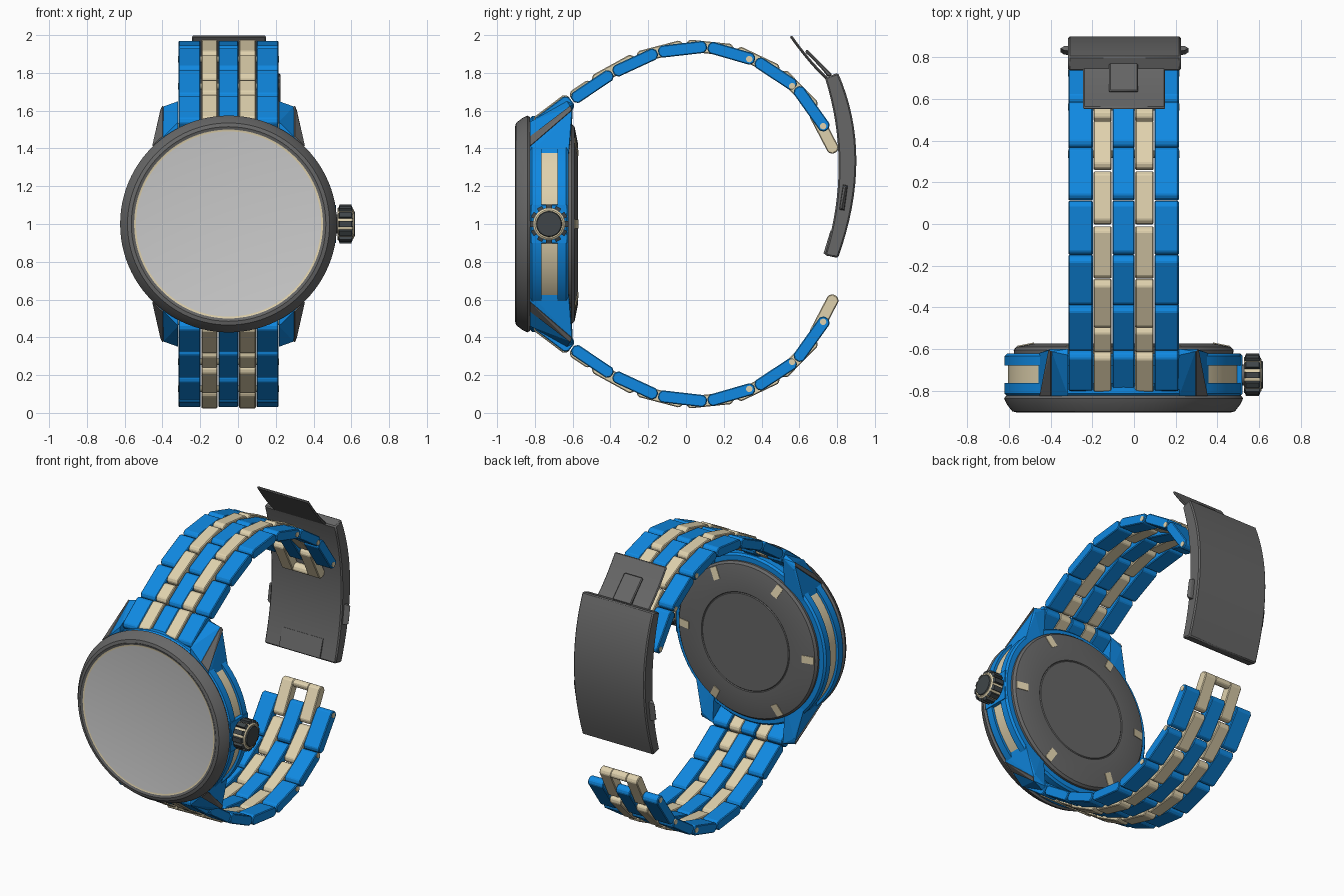
import bpy, bmesh, math
from mathutils import Vector

cube = bpy.data.objects.get("Cube")
if cube:
    bpy.data.objects.remove(cube)

CX, CZ = -0.05, 1.0      # centre of the watch head


def material(name, rgb):
    m = bpy.data.materials.new(name)
    m.use_nodes = True
    m.diffuse_color = (*rgb, 1)
    m.node_tree.nodes["Principled BSDF"].inputs["Base Color"].default_value = (*rgb, 1)
    return m


BLUE = material("blue", (0.005, 0.25, 0.76))
CREAM = material("cream", (0.74, 0.64, 0.42))
GREY = material("grey", (0.135, 0.135, 0.135))
SCREEN = material("screen_grey", (0.6, 0.6, 0.6))
DARK = material("dark_grey", (0.05, 0.06, 0.065))


def finish(name, bm, mats, smooth=False, bevel=0):
    bmesh.ops.recalc_face_normals(bm, faces=bm.faces)
    me = bpy.data.meshes.new(name)
    bm.to_mesh(me)
    bm.free()
    for m in mats:
        me.materials.append(m)
    ob = bpy.data.objects.new(name, me)
    bpy.context.collection.objects.link(ob)
    if bevel:
        mod = ob.modifiers.new("bevel", "BEVEL")
        mod.width, mod.segments = bevel, 1
    if smooth:
        bpy.ops.object.select_all(action="DESELECT")
        ob.select_set(True)
        bpy.context.view_layer.objects.active = ob
        bpy.ops.object.shade_smooth_by_angle(angle=math.radians(25))
    return ob


def lathe(name, profile, mats, bands=None, place=None, n=96, rule=None):
    """Turn (radius, depth) points; bands gives a material per profile step."""
    place = place or (lambda a, b, d: (CX + a, d, CZ + b))
    bm = bmesh.new()
    rings = []
    for r, d in profile:
        rings.append([bm.verts.new(place(r * math.cos(t), r * math.sin(t), d))
                      for t in (2 * math.pi * i / n for i in range(n))])
    for k in range(len(rings) - 1):
        for i in range(n):
            j = (i + 1) % n
            f = bm.faces.new((rings[k][i], rings[k][j], rings[k + 1][j], rings[k + 1][i]))
            f.material_index = bands[k] if bands else 0
            if rule:
                rule(f)
    bmesh.ops.remove_doubles(bm, verts=bm.verts, dist=1e-5)
    return finish(name, bm, mats, True)


def prism(bm, pts, x0, x1):
    """Extrude a (y, z) outline along x."""
    a = [bm.verts.new((x0, y, z)) for y, z in pts]
    b = [bm.verts.new((x1, y, z)) for y, z in pts]
    bm.faces.new(a)
    bm.faces.new(b[::-1])
    for i in range(len(pts)):
        j = (i + 1) % len(pts)
        bm.faces.new((a[i], b[i], b[j], a[j]))


def hull(bm, pts):
    vs = [bm.verts.new(p) for p in pts]
    res = bmesh.ops.convex_hull(bm, input=vs)
    bmesh.ops.delete(bm, geom=[v for v in res["geom_interior"] if isinstance(v, bmesh.types.BMVert)], context="VERTS")


# Watch head: bezel with screen, grooved case, back cover
lathe("bezel_and_screen", [(0, -.897), (.49, -.897), (.5, -.899), (.515, -.905), (.535, -.9),
      (.562, -.865), (.574, -.838), (.565, -.825), (0, -.825)],
      [SCREEN, CREAM, GREY], [0, 1, 2, 2, 2, 2, 2, 2])


def groove_colour(f):
    c = f.calc_center_median()
    if f.material_index == 1 and abs(c.z - CZ) > 0.435:
        f.material_index = 0


lathe("case", [(0, -.83), (.555, -.83), (.572, -.815), (.572, -.765), (.555, -.765), (.555, -.68),
      (.572, -.68), (.572, -.635), (.56, -.622), (0, -.622)],
      [BLUE, CREAM], [0, 0, 0, 0, 1, 0, 0, 0, 0], rule=groove_colour)
lathe("back_cover", [(0, -.64), (.525, -.64), (.528, -.605), (.515, -.59), (.43, -.573), (.335, -.573),
      (.33, -.578), (.325, -.573), (0, -.573)], [GREY])

bm = bmesh.new()
for k in range(6):
    t = math.radians(60 * k)
    u, w = Vector((math.cos(t), 0, math.sin(t))), Vector((-math.sin(t), 0, math.cos(t)))
    hull(bm, [Vector((CX, y, CZ)) + u * r + w * s for s in (-.025, .025)
              for r, y in ((.43, -.6), (.43, -.569), (.51, -.585), (.51, -.6))])
finish("back_cover_notches", bm, [CREAM])

# Lugs with grey chamfer plates
lugs, plates = bmesh.new(), bmesh.new()
for sx in (-1, 1):
    for sz in (-1, 1):
        def at(p):
            return (CX + sx * p[0], p[1], CZ + sz * p[2])
        edge = [(.345, -.826, .46), (.345, -.613, .622), (.355, -.605, .6), (.398, -.826, .41)]
        body = [(.267, -.826, .54), (.267, -.63, .65), (.267, -.6, .635), (.267, -.62, .36),
                (.267, -.826, .36), (.35, -.6, .58), (.41, -.622, .37), (.41, -.826, .37)]
        hull(lugs, [at(p) for p in body + edge])
        hull(plates, [at(p) for p in edge] + [at((p[0] + .006, p[1], p[2] + .004)) for p in edge])
finish("lugs", lugs, [BLUE])
finish("lug_chamfers", plates, [GREY])

# Crown with guard, grip teeth and cap
bm = bmesh.new()
hull(bm, [(x, y, CZ + s * z) for s in (-1, 1) for x, z in ((.4, .11), (.518, .1))
          for y in (-.82, -.63)])
finish("crown_guard", bm, [BLUE])


def crown_place(a, b, d):
    return (d, -.725 + a, CZ + b)


lathe("crown", [(0, .5), (.05, .5), (.05, .528), (.086, .528), (.086, .605), (.075, .613),
      (.068, .613), (.064, .62), (0, .62)], [GREY, CREAM, DARK],
      [0, 0, 1, 1, 1, 1, 2, 2], crown_place, 48)
bm = bmesh.new()
for k in range(12):
    t = 2 * math.pi * k / 12
    pts = []
    for r, x0, x1 in ((.075, .528, .61), (.102, .538, .6)):
        for s in (-.015, .015):
            a, b = r * math.cos(t) - s * math.sin(t), r * math.sin(t) + s * math.cos(t)
            pts += [crown_place(a, b, x0), crown_place(a, b, x1)]
    hull(bm, pts)
finish("crown_teeth", bm, [DARK])

# Bracelet
PATH = [Vector(p) for p in ((-.604, 1.655), (-.388, 1.8), (-.15, 1.91), (.113, 1.94),
                            (.367, 1.867), (.583, 1.725), (.747, 1.495))]
BLUE_COLS = [(-.315, -.198), (-.104, .002), (.098, .215)]
CREAM_COLS = [(-.194, -.108), (.006, .094)]


def along(t):
    i = min(int(t), len(PATH) - 2)
    return PATH[i].lerp(PATH[i + 1], t - i)


def link(bm, p, q, cols, side, h=.032, out=0.0, c=.018):
    """Bar with chamfered ends from p to q; side -1 mirrors it below."""
    d = (q - p).normalized()
    n = Vector((-d.y, d.x))
    p, q = p + n * out + d * .003, q + n * out - d * .003
    pts = [p + n * (c - h), p + d * c - n * h, q - d * c - n * h, q + n * (c - h),
           q + n * (h - c), q - d * c + n * h, p + d * c + n * h, p + n * (h - c)]
    for x0, x1 in cols:
        prism(bm, [(v.x, CZ + side * (v.y - CZ)) for v in pts], x0, x1)


START, TIP = Vector((-.79, 1.515)), Vector((.79, 1.375))
for side, label in ((1, "upper"), (-1, "lower")):
    blue, cream = bmesh.new(), bmesh.new()
    link(blue, START, PATH[0], BLUE_COLS, side, .042)
    for a, b in zip(PATH, PATH[1:]):
        link(blue, a, b, BLUE_COLS, side)
    first = along(.55)
    link(cream, START, PATH[0], CREAM_COLS, side, .042, .008)
    link(cream, PATH[0], first, CREAM_COLS, side, out=.012)
    for k in range(5):
        link(cream, along(k + .55), along(k + 1.55), CREAM_COLS, side, out=.02)
    # open end loop of the bracelet
    last = along(5.55)
    link(cream, last, TIP, CREAM_COLS, side)
    link(cream, TIP.lerp(last, .22), TIP, [(-.11, .01)], side)
    finish(label + "_bracelet_links", blue, [BLUE], bevel=.005)
    finish(label + "_bracelet_inlays", cream, [CREAM], bevel=.005)
    for k, (y, z) in enumerate(((.335, 1.873), (.562, 1.73), (.726, 1.518))):
        lathe(f"{label}_pin_{k + 1}", [(0, -.318), (.017, -.318), (.017, .218), (0, .218)], [CREAM],
              place=lambda a, b, d: (d, y + a, CZ + side * (z - CZ) + b), n=16)


# Clasp: curved cover, folding tab, latch and side buttons
def arc(a, m, b, n=16):
    """Points on the parabola through a, m and b."""
    a, m, b = Vector(a), Vector(m), Vector(b)
    ctrl = m * 2 - (a + b) / 2
    return [tuple(a.lerp(ctrl, t).lerp(ctrl.lerp(b, t), t)) for t in (i / n for i in range(n + 1))]


bm = bmesh.new()
prism(bm, arc((.805, 1.8), (.902, 1.335), (.805, .82))
      + arc((.735, .835), (.808, 1.31), (.735, 1.775)), -.316, .225)
finish("clasp_cover", bm, [GREY], True, .008)

bm = bmesh.new()
prism(bm, arc((.765, 1.765), (.665, 1.865), (.56, 2.0), 10)
      + arc((.548, 1.992), (.65, 1.86), (.745, 1.76), 10), -.244, .149)
prism(bm, arc((.775, 1.79), (.72, 1.845), (.64, 1.925), 6)
      + arc((.63, 1.91), (.7, 1.84), (.75, 1.78), 6), -.12, .02)
finish("clasp_tab", bm, [GREY], True, .006)

bm = bmesh.new()
prism(bm, [(.728, .845), (.75, .83), (.78, .96), (.765, .965)], -.2, .11)
finish("clasp_inner_panel", bm, [GREY])

bm = bmesh.new()
for edge, s in ((-.316, -1), (.225, 1)):
    hull(bm, [(edge + s * x, y, z) for x, g in ((-.02, 0), (.02, .004), (.036, .015))
              for y, z in ((.81 + g, 1.075 + g), (.84 - g, 1.07 + g), (.858 - g, 1.205 - g), (.83 + g, 1.21 - g))])
finish("clasp_buttons", bm, [GREY])
